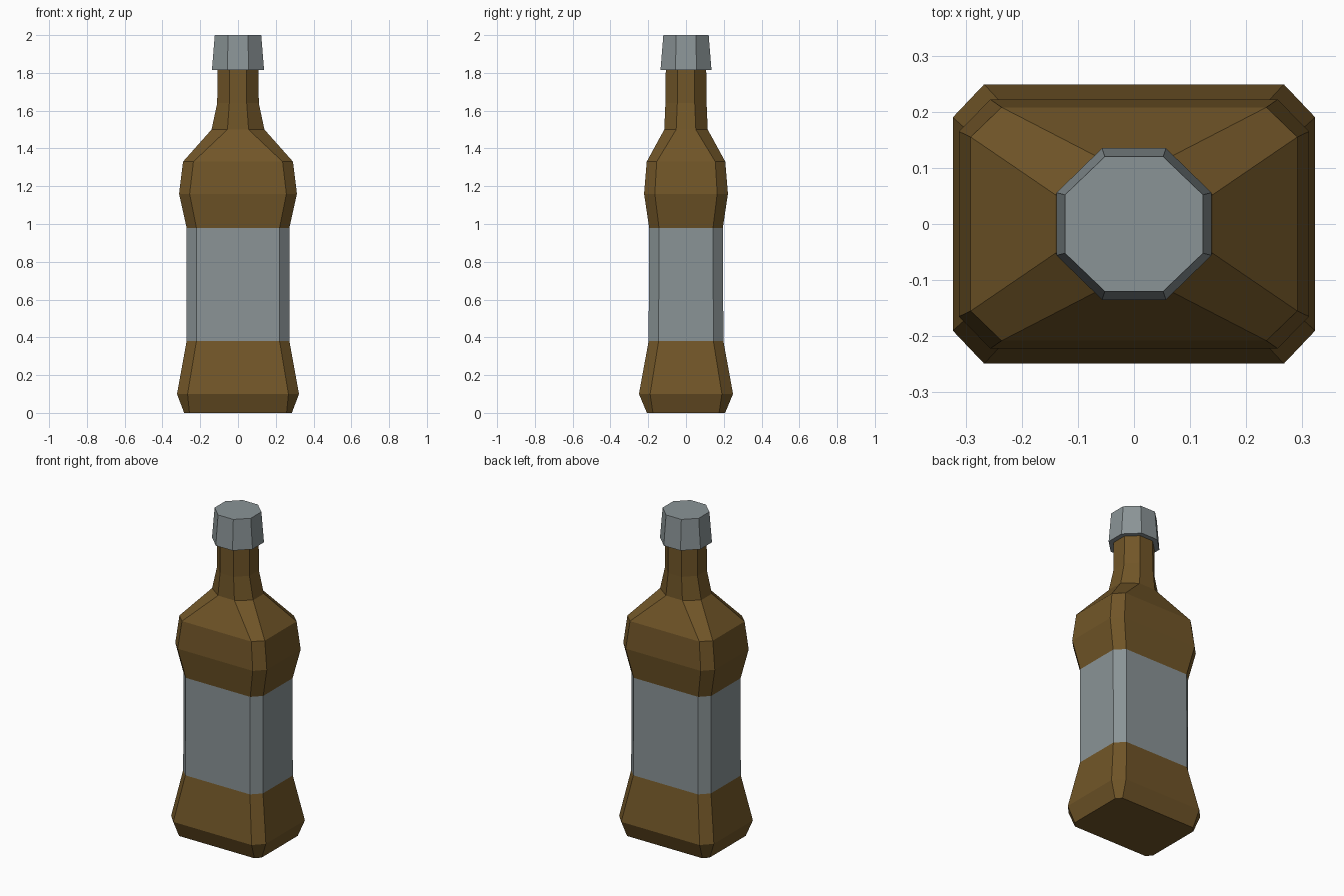
import bpy, bmesh

if "Cube" in bpy.data.objects:
    bpy.data.objects.remove(bpy.data.objects["Cube"])


def material(name, colour):
    mat = bpy.data.materials.new(name)
    mat.diffuse_color = (*colour, 1.0)
    mat.use_nodes = True
    mat.node_tree.nodes["Principled BSDF"].inputs["Base Color"].default_value = mat.diffuse_color
    return mat


brown = material("brown_glass", (0.165, 0.092, 0.021))
grey = material("blue_grey", (0.255, 0.295, 0.305))


def ring_points(z, hx, hy, fx, fy):
    """Chamfered rectangle: half sizes hx, hy and half lengths of the flat sides fx, fy."""
    return [(fx, -hy, z), (hx, -fy, z), (hx, fy, z), (fx, hy, z),
            (-fx, hy, z), (-hx, fy, z), (-hx, -fy, z), (-fx, -hy, z)]


def loft(name, rings, mat, bottom=False, top=False):
    """Skin a stack of chamfered rings into one flat-shaded object."""
    bm = bmesh.new()
    loops = [[bm.verts.new(p) for p in ring_points(*r)] for r in rings]
    for a, b in zip(loops, loops[1:]):
        for i in range(8):
            j = (i + 1) % 8
            bm.faces.new((a[i], a[j], b[j], b[i]))
    if bottom:
        bm.faces.new(loops[0][::-1])
    if top:
        bm.faces.new(loops[-1])
    mesh = bpy.data.meshes.new(name)
    bm.to_mesh(mesh)
    bm.free()
    mesh.materials.append(mat)
    obj = bpy.data.objects.new(name, mesh)
    bpy.context.collection.objects.link(obj)
    return obj


# Rings shared by the glass and the label: z, hx, hy, fx, fy
label_low = (0.38, 0.272, 0.198, 0.220, 0.145)
label_high = (0.98, 0.272, 0.195, 0.220, 0.143)

# Flared base of the bottle
loft("bottle_base", [(0.0, 0.285, 0.207, 0.257, 0.175),
                     (0.10, 0.323, 0.249, 0.267, 0.190),
                     label_low], brown, bottom=True)

# Wrap-around label
loft("label", [label_low, label_high], grey)

# Shoulder and neck
loft("bottle_shoulder_and_neck", [label_high,
                                  (1.16, 0.312, 0.222, 0.256, 0.165),
                                  (1.33, 0.291, 0.208, 0.236, 0.155),
                                  (1.50, 0.140, 0.115, 0.056, 0.052),
                                  (1.64, 0.110, 0.109, 0.046, 0.046),
                                  (1.82, 0.109, 0.107, 0.046, 0.046)], brown)

# Tapered octagonal cap
loft("cap", [(1.815, 0.138, 0.135, 0.057, 0.056),
             (2.0, 0.123, 0.120, 0.052, 0.052)], grey, bottom=True, top=True)
